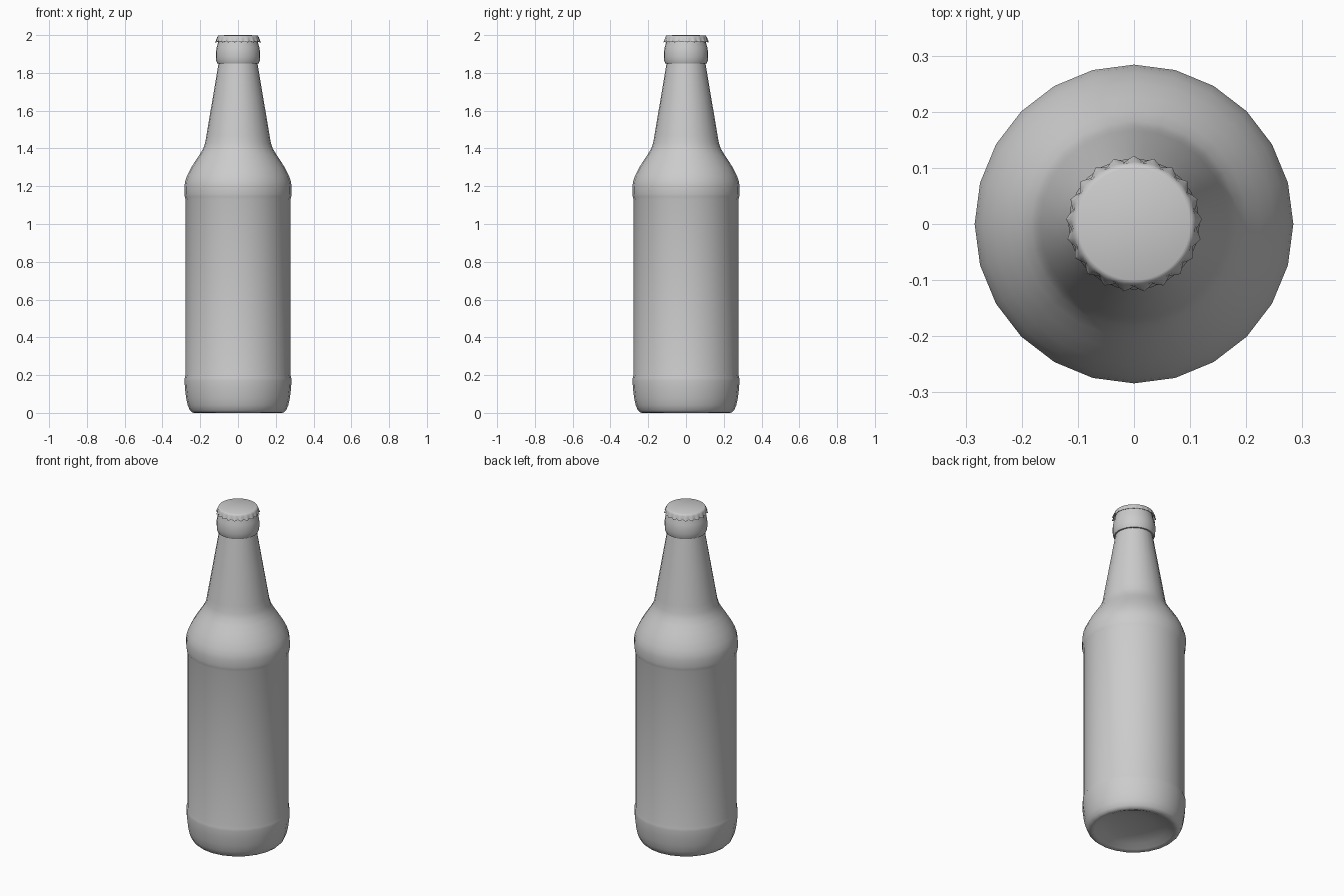
import bpy, bmesh
from math import sin, cos, pi, radians

if "Cube" in bpy.data.objects:
    bpy.data.objects.remove(bpy.data.objects["Cube"])


def make_object(name, bm, angle):
    bmesh.ops.recalc_face_normals(bm, faces=bm.faces)
    mesh = bpy.data.meshes.new(name)
    bm.to_mesh(mesh)
    bm.free()
    obj = bpy.data.objects.new(name, mesh)
    bpy.context.collection.objects.link(obj)
    bpy.ops.object.select_all(action='DESELECT')
    obj.select_set(True)
    bpy.context.view_layer.objects.active = obj
    bpy.ops.object.shade_smooth_by_angle(angle=radians(angle))
    return obj


def lathe(name, profile, sides, point, angle=40):
    """Revolve (r, z, wave) rows; rows at r = 0 close to a pole."""
    bm = bmesh.new()
    rings = []
    for row in profile:
        n = 1 if row[0] == 0 else sides
        rings.append([bm.verts.new(point(row, 2 * pi * i / sides + pi / 2)) for i in range(n)])
    for a, b in zip(rings, rings[1:]):
        for i in range(sides):
            j = (i + 1) % sides
            quad = [a[i % len(a)], a[j % len(a)], b[j % len(b)], b[i % len(b)]]
            bm.faces.new(list(dict.fromkeys(quad)))
    return make_object(name, bm, angle)


def round_point(row, t):
    return row[0] * cos(t), row[0] * sin(t), row[1]


CRIMPS = 21


def crimped_point(row, t):
    r = row[0] + row[2] * cos(CRIMPS * (t - pi / 2))
    z = row[1] - 0.6 * row[2] * cos(CRIMPS * (t - pi / 2))
    return r * cos(t), r * sin(t), z


# Glass bottle: punt, heel, recessed label panel, shoulder, neck, finish
bottle_profile = [
    (0, 0.045), (0.11, 0.038), (0.18, 0.022), (0.215, 0.005), (0.23, 0.0),
    (0.243, 0.002), (0.255, 0.014), (0.266, 0.04), (0.275, 0.08), (0.281, 0.13),
    (0.283, 0.17), (0.282, 0.185), (0.278, 0.20),
    (0.278, 1.13), (0.282, 1.145), (0.284, 1.16),
    (0.284, 1.20), (0.28, 1.225), (0.27, 1.255), (0.25, 1.295), (0.225, 1.335),
    (0.202, 1.37), (0.184, 1.40), (0.174, 1.43), (0.167, 1.47),
    (0.135, 1.66), (0.103, 1.85), (0.110, 1.851), (0.115, 1.862),
    (0.117, 1.885), (0.117, 1.91), (0.113, 1.935), (0.107, 1.955),
    (0.104, 1.97), (0.100, 1.985), (0, 1.985),
]
lathe("bottle", bottle_profile, 24, round_point)

# Crown cap with crimped skirt
cap_profile = [
    (0, 2.0, 0), (0.100, 1.999, 0), (0.106, 1.996, 0), (0.110, 1.988, 0.001),
    (0.113, 1.976, 0.003), (0.1165, 1.965, 0.005),
    (0.1145, 1.965, 0.005), (0.109, 1.978, 0.002), (0.104, 1.988, 0), (0, 1.99, 0),
]
lathe("crown_cap", cap_profile, CRIMPS * 4, crimped_point)
